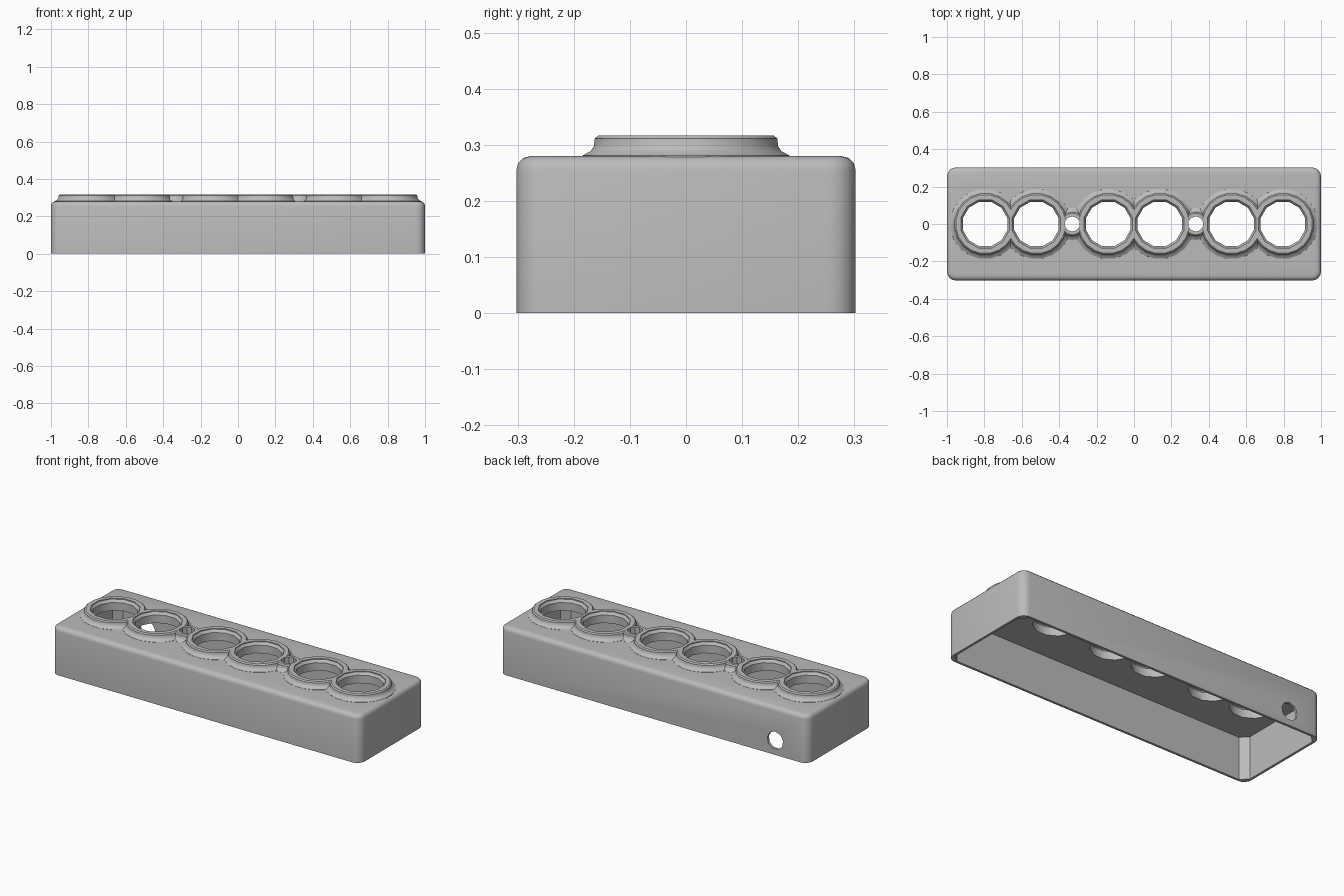
import bpy, bmesh, math
from mathutils import Matrix, Vector

old = bpy.data.objects.get("Cube")
if old:
    bpy.data.objects.remove(old)

grey = bpy.data.materials.new("plain grey")
grey.use_nodes = True
grey.diffuse_color = (0.5, 0.5, 0.5, 1)
grey.node_tree.nodes["Principled BSDF"].inputs["Base Color"].default_value = grey.diffuse_color


def add_object(name, bm):
    bmesh.ops.recalc_face_normals(bm, faces=bm.faces)
    mesh = bpy.data.meshes.new(name)
    bm.to_mesh(mesh)
    bm.free()
    mesh.materials.append(grey)
    obj = bpy.data.objects.new(name, mesh)
    bpy.context.collection.objects.link(obj)
    return obj


def rounded_box(name, size, z_low, z_high, corner, corner_steps, top=0):
    """Box with rounded upright edges and, optionally, a rounded top rim."""
    bm = bmesh.new()
    height = z_high - z_low
    place = Matrix.Translation((0, 0, z_low + height / 2)) @ Matrix.Diagonal((*size, height, 1))
    bmesh.ops.create_cube(bm, size=1, matrix=place)
    upright = [e for e in bm.edges if abs(e.verts[0].co.z - e.verts[1].co.z) > height / 2]
    bmesh.ops.bevel(bm, geom=upright, offset=corner, segments=corner_steps, profile=0.5, affect='EDGES')
    if top:
        rim = [e for e in bm.edges if all(v.co.z > z_high - 0.001 for v in e.verts)]
        bmesh.ops.bevel(bm, geom=rim, offset=top, segments=3, profile=0.5, affect='EDGES')
    return add_object(name, bm)


def lathe(name, profile, x, sides):
    """Closed turned solid from (radius, z) points."""
    bm = bmesh.new()
    rings = []
    for r, z in profile:
        angles = [2 * math.pi * (i + 0.5) / sides for i in range(sides)]
        rings.append([bm.verts.new((x + r * math.cos(a), r * math.sin(a), z)) for a in angles])
    for low, high in zip(rings, rings[1:]):
        for i in range(sides):
            j = (i + 1) % sides
            bm.faces.new((low[i], low[j], high[j], high[i]))
    bm.faces.new(rings[0])
    bm.faces.new(rings[-1])
    return add_object(name, bm)


def combine(target, tool, operation):
    mod = target.modifiers.new(tool.name, 'BOOLEAN')
    mod.operation = operation
    mod.solver = 'EXACT'
    mod.object = tool
    bpy.context.view_layer.objects.active = target
    bpy.ops.object.modifier_apply(modifier=mod.name)
    bpy.data.objects.remove(tool)


# Cover shell
cover = rounded_box("socket_cover", (2, 0.605), 0, 0.28, 0.048, 4, top=0.025)

# Raised collars around the large and small openings
large = [s * x for x in (0.138, 0.522, 0.796) for s in (-1, 1)]
small = [-0.33, 0.33]
collar = [(0.19, 0.262), (0.187, 0.281), (0.172, 0.289), (0.166, 0.298), (0.165, 0.311), (0.158, 0.317)]
for x in large:
    combine(cover, lathe("large_collar", collar, x, 20), 'UNION')
for x in small:
    ring = [(r - 0.1, z - 0.0007) for r, z in collar]
    combine(cover, lathe("small_collar", ring, x, 14), 'UNION')

# Hollow underside
cavity = rounded_box("cavity", (1.972, 0.577), -0.1, 0.25, 0.04, 1)
combine(cover, cavity, 'DIFFERENCE')

# Openings with a chamfered upper lip
bore = [(0.123, 0.2), (0.123, 0.297), (0.134, 0.312), (0.134, 0.4)]
for x in large:
    combine(cover, lathe("large_bore", bore, x, 12), 'DIFFERENCE')
for x in small:
    combine(cover, lathe("small_bore", [(0.041, 0.2), (0.041, 0.4)], x, 10), 'DIFFERENCE')

# Cable hole through the back wall
bm = bmesh.new()
turn = Matrix.Translation((-0.79, 0.3, 0.085)) @ Matrix.Rotation(math.pi / 2, 4, 'X')
bmesh.ops.create_cone(bm, cap_ends=True, segments=9, radius1=0.052, radius2=0.052, depth=0.15, matrix=turn)
combine(cover, add_object("cable_hole", bm), 'DIFFERENCE')

# Smooth shading with crisp edges
bpy.ops.object.select_all(action='DESELECT')
cover.select_set(True)
bpy.context.view_layer.objects.active = cover
bpy.ops.object.shade_smooth_by_angle(angle=math.radians(35))
